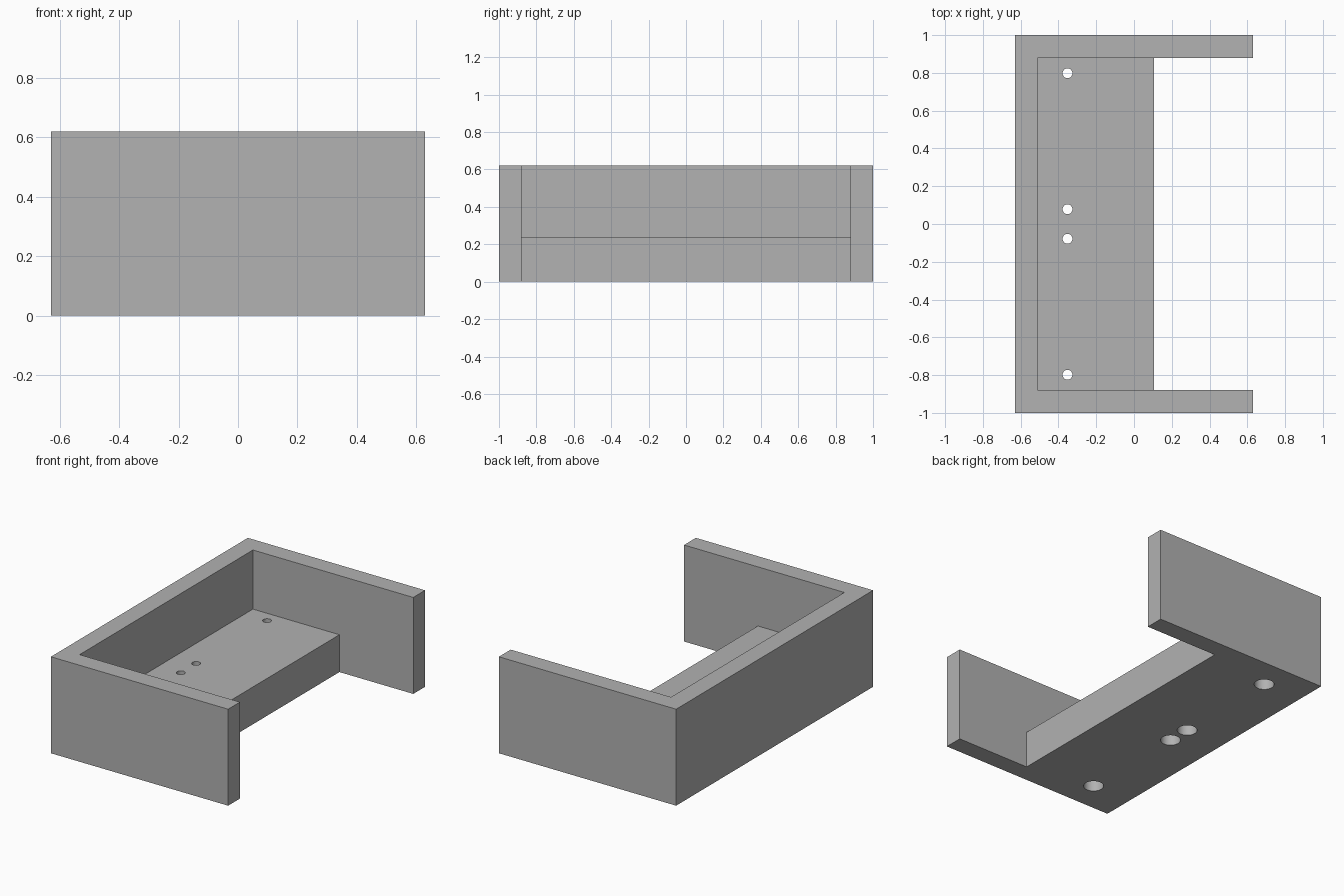
import bpy, bmesh

if "Cube" in bpy.data.objects:
    bpy.data.objects.remove(bpy.data.objects["Cube"])

HX, HY, H = 0.63, 1.0, 0.62        # half width, half length, height
WALL, SHELF_Z, SHELF_X = 0.12, 0.24, 0.105

grey = bpy.data.materials.new("grey")
grey.diffuse_color = (0.445, 0.445, 0.445, 1)
grey.use_nodes = True
grey.node_tree.nodes["Principled BSDF"].inputs["Base Color"].default_value = grey.diffuse_color


def extrude_y(name, profile, half):
    """Solid from an x/z profile, running from -half to half along y."""
    bm = bmesh.new()
    face = bm.faces.new([bm.verts.new((x, -half, z)) for x, z in profile])
    ext = bmesh.ops.extrude_face_region(bm, geom=[face])
    verts = [v for v in ext["geom"] if isinstance(v, bmesh.types.BMVert)]
    bmesh.ops.translate(bm, verts=verts, vec=(0, 2 * half, 0))
    bmesh.ops.recalc_face_normals(bm, faces=bm.faces)
    me = bpy.data.meshes.new(name)
    bm.to_mesh(me)
    bm.free()
    me.materials.append(grey)
    ob = bpy.data.objects.new(name, me)
    bpy.context.collection.objects.link(ob)
    return ob


def cylinder(name, x, y, z0, z1, r):
    bpy.ops.mesh.primitive_cylinder_add(vertices=32, radius=r, depth=z1 - z0,
                                        location=(x, y, (z0 + z1) / 2))
    ob = bpy.context.object
    ob.name = name
    ob.data.materials.append(grey)
    return ob


def cut(body, cutter):
    mod = body.modifiers.new("cut", 'BOOLEAN')
    mod.operation, mod.solver, mod.object = 'DIFFERENCE', 'EXACT', cutter
    bpy.context.view_layer.objects.active = body
    bpy.ops.object.modifier_apply(modifier=mod.name)
    bpy.data.objects.remove(cutter)


# Solid block
bracket = extrude_y("bracket", [(-HX, 0), (HX, 0), (HX, H), (-HX, H)], HY)

# Stepped pocket: leaves the back wall, two side walls and the shelf
pocket = extrude_y("pocket_cutter", [
    (-HX + WALL, SHELF_Z), (SHELF_X, SHELF_Z), (SHELF_X, -0.2),
    (HX + 0.2, -0.2), (HX + 0.2, H + 0.2), (-HX + WALL, H + 0.2)], HY - WALL)
cut(bracket, pocket)

# Screw holes through the shelf, with wide bores from below
for y in (-0.798, -0.078, 0.078, 0.798):
    cut(bracket, cylinder("bore_cutter", -0.352, y, -0.1, 0.17, 0.06))
    cut(bracket, cylinder("hole_cutter", -0.352, y, 0.1, SHELF_Z + 0.1, 0.026))

# Smooth the hole walls, keep the edges sharp
bpy.ops.object.select_all(action='DESELECT')
bracket.select_set(True)
bpy.context.view_layer.objects.active = bracket
bpy.ops.object.shade_smooth_by_angle(angle=0.52)
